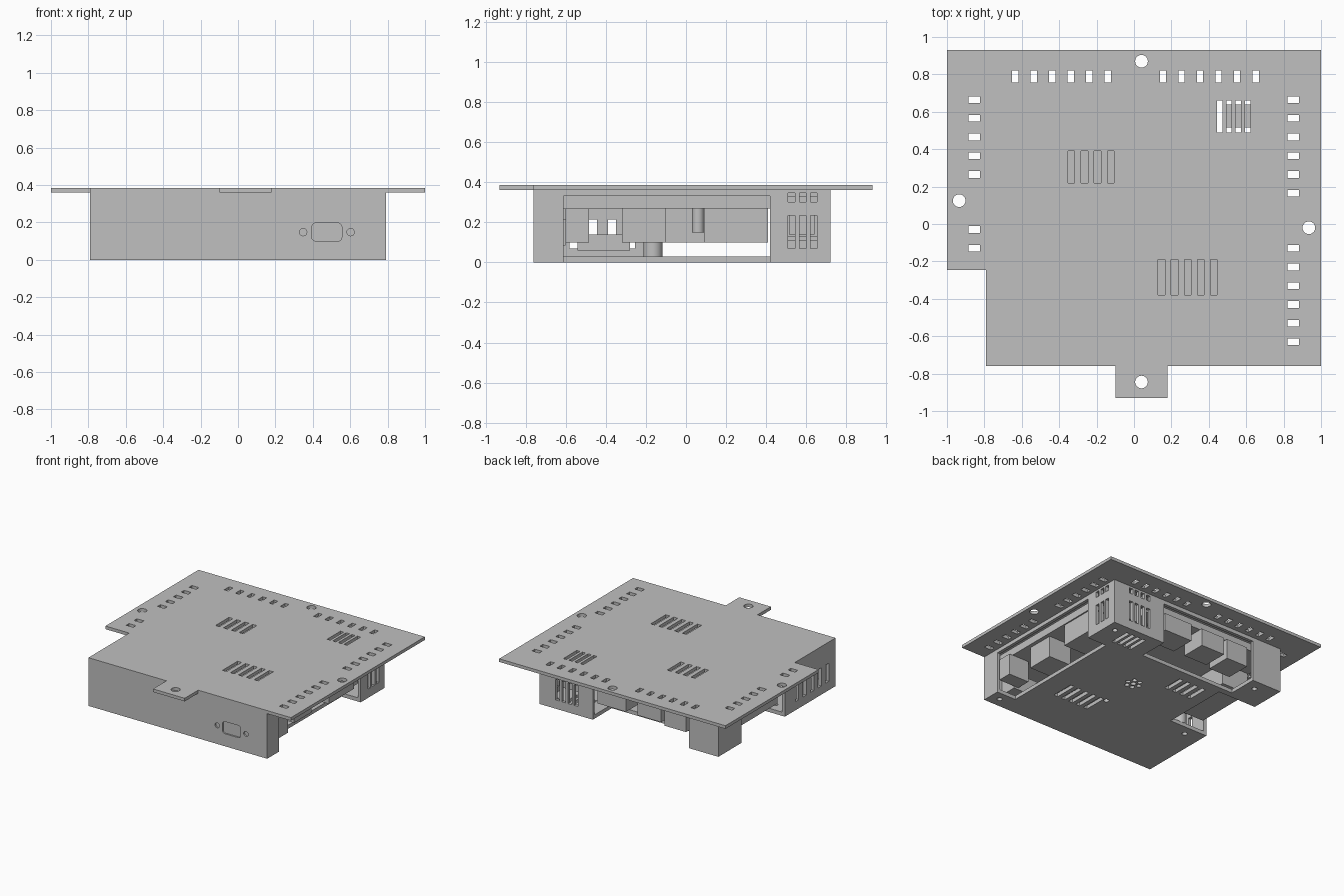
import bpy, bmesh, math
from mathutils import Matrix, Vector

if "Cube" in bpy.data.objects:
    bpy.data.objects.remove(bpy.data.objects["Cube"])

grey = bpy.data.materials.new("light grey")
grey.diffuse_color = (0.527, 0.527, 0.527, 1)
grey.use_nodes = True
grey.node_tree.nodes["Principled BSDF"].inputs["Base Color"].default_value = grey.diffuse_color


def finish(name, bm):
    bmesh.ops.recalc_face_normals(bm, faces=bm.faces)
    me = bpy.data.meshes.new(name)
    bm.to_mesh(me)
    bm.free()
    me.materials.append(grey)
    ob = bpy.data.objects.new(name, me)
    bpy.context.collection.objects.link(ob)
    return ob


def add_box(bm, x0, x1, y0, y1, z0, z1):
    m = Matrix.Translation(((x0 + x1) / 2, (y0 + y1) / 2, (z0 + z1) / 2))
    m = m @ Matrix.Diagonal((x1 - x0, y1 - y0, z1 - z0, 1))
    bmesh.ops.create_cube(bm, size=1, matrix=m)


def add_cyl(bm, x, y, z, r, h, axis="Z", n=24):
    m = Matrix.Translation((x, y, z))
    if axis == "Y":
        m = m @ Matrix.Rotation(math.pi / 2, 4, "X")
    bmesh.ops.create_cone(bm, cap_ends=True, segments=n, radius1=r, radius2=r,
                          depth=h, matrix=m)


def boxes(name, *dims):
    bm = bmesh.new()
    for d in dims:
        add_box(bm, *d)
    return finish(name, bm)


def prism(name, outline, z0, z1):
    bm = bmesh.new()
    f = bm.faces.new([bm.verts.new((x, y, z0)) for x, y in outline])
    new = bmesh.ops.extrude_face_region(bm, geom=[f])["geom"]
    bmesh.ops.translate(bm, vec=(0, 0, z1 - z0),
                        verts=[v for v in new if isinstance(v, bmesh.types.BMVert)])
    return finish(name, bm)


def cut(ob, bm):
    cutter = finish("cutter", bm)
    cutter.hide_render = True
    mod = ob.modifiers.new("cut", "BOOLEAN")
    mod.operation, mod.solver, mod.object = "DIFFERENCE", "EXACT", cutter
    bpy.context.view_layer.objects.active = ob
    bpy.ops.object.modifier_apply(modifier="cut")
    bpy.data.objects.remove(cutter)


def add_vents(bm, z0, z1):
    # three groups of long vent slots shared by lid and base
    for x, y0, y1, n, step in ((-0.335, 0.22, 0.39, 4, 0.07), (0.147, -0.38, -0.19, 5, 0.07),
                               (0.458, 0.49, 0.66, 4, 0.05)):
        for i in range(n):
            c, w = x + i * step, 0.018 if step > 0.06 else 0.014
            add_box(bm, c - w, c + w, y0, y1, z0, z1)


# lid plate with mounting flanges
lid = prism("top_plate", [(-1, 0.93), (-1, -0.245), (-0.79, -0.245), (-0.79, -0.76), (-0.1, -0.76),
                          (-0.1, -0.93), (0.18, -0.93), (0.18, -0.76), (1, -0.76), (1, 0.93)],
            0.36, 0.385)
bm = bmesh.new()
for x, y in ((0.04, 0.87), (-0.935, 0.125), (0.935, -0.02), (0.04, -0.845)):
    add_cyl(bm, x, y, 0.37, 0.034, 0.2)
for i in range(7):
    y = 0.665 - 0.1 * i
    if i < 5:
        add_box(bm, -0.885, -0.823, y - 0.018, y + 0.018, 0.3, 0.5)
    if i < 6:
        add_box(bm, 0.82, 0.883, y - 0.018, y + 0.018, 0.3, 0.5)
        add_box(bm, 0.82, 0.883, y - 0.813, y - 0.777, 0.3, 0.5)
        for x in (-0.635 + 0.099 * i, 0.155 + 0.099 * i):
            add_box(bm, x - 0.017, x + 0.017, 0.757, 0.82, 0.3, 0.5)
for y in (-0.03, -0.13):
    add_box(bm, -0.885, -0.823, y - 0.018, y + 0.018, 0.3, 0.5)
add_vents(bm, 0.3, 0.5)
cut(lid, bm)

# base plate, notched under the connector openings
base = prism("bottom_plate", [(-0.79, -0.76), (0.79, -0.76), (0.79, -0.61), (0.62, -0.61), (0.62, 0.42),
                              (0.79, 0.42), (0.79, 0.72), (0.32, 0.72), (0.32, 0.48), (-0.53, 0.48),
                              (-0.53, 0.43), (-0.45, 0.43), (-0.45, -0.12), (-0.79, -0.12)], 0, 0.03)
corner_base = boxes("bottom_corner", (-0.79, -0.53, 0.43, 0.72, 0, 0.03))
bm = bmesh.new()
add_vents(bm, -0.1, 0.1)
for x, y in ((0.71, 0.63), (-0.65, -0.2), (0.71, -0.68), (0.10, -0.195), (0.107, 0.12)):
    add_cyl(bm, x, y, 0, 0.02, 0.2, n=16)
for k in range(6):
    a = k * math.pi / 3
    add_cyl(bm, 0.107 + 0.05 * math.cos(a), 0.12 + 0.05 * math.sin(a), 0, 0.018, 0.2, n=16)
cut(base, bm)
bm = bmesh.new()
add_cyl(bm, -0.62, 0.63, 0, 0.02, 0.2, n=16)
cut(corner_base, bm)

# side walls: one hollow shell, then the openings and slots
walls = boxes("case_walls", (-0.79, 0.79, -0.76, 0.72, 0.03, 0.36))
bm = bmesh.new()
add_box(bm, -0.765, 0.765, -0.735, 0.695, -0.1, 0.5)
cut(walls, bm)
bm = bmesh.new()
add_box(bm, 0.7, 0.9, -0.61, 0.42, -0.1, 0.33)      # right opening
add_box(bm, -0.53, 0.32, 0.6, 0.9, -0.1, 0.33)      # back opening
add_box(bm, -0.9, -0.7, -0.12, 0.43, -0.1, 0.33)    # left opening
for z0, z1 in ((0.07, 0.235), (0.3, 0.345)):
    for i in range(3):
        y = 0.51 + 0.055 * i
        add_box(bm, 0.72, 0.9, y, y + 0.034, z0, z1)
    for i in range(4):
        x = 0.45 + 0.055 * i
        add_box(bm, x, x + 0.034, 0.65, 0.85, z0, z1)
for i in range(5):
    y = -0.275 - 0.095 * i
    add_box(bm, -0.9, -0.7, y - 0.02, y + 0.02, 0.07, 0.215)
cut(walls, bm)

# front socket cut-out with two screw holes
bm = bmesh.new()
add_box(bm, 0.395, 0.555, -0.85, -0.7, 0.1, 0.197)
bmesh.ops.bevel(bm, geom=[e for e in bm.edges if abs((e.verts[0].co - e.verts[1].co).y) > 0.1],
                offset=0.02, segments=3, affect="EDGES", profile=0.5)
for x in (0.348, 0.602):
    add_cyl(bm, x, -0.75, 0.148, 0.02, 0.2, "Y", 16)
cut(walls, bm)
boxes("front_socket", (0.31, 0.64, -0.748, -0.6, 0.085, 0.215))

# circuit board and the parts hanging from it
prism("circuit_board", [(-0.75, -0.72), (0.75, -0.72), (0.75, 0.42), (0.4, 0.42),
                        (0.4, 0.68), (-0.75, 0.68)], 0.27, 0.33)
boxes("right_connectors", (0.6, 0.78, -0.6, -0.485, 0.1, 0.27), (0.52, 0.72, -0.32, -0.1, 0.1, 0.27),
      (0.5, 0.74, 0.09, 0.41, 0.1, 0.27))
boxes("back_connectors", (0.04, 0.29, 0.5, 0.7, 0.13, 0.27), (-0.27, -0.06, 0.5, 0.7, 0.13, 0.27),
      (-0.49, -0.3, 0.5, 0.7, 0.11, 0.27))
boxes("left_connectors", (-0.74, -0.5, -0.1, 0.41, 0.1, 0.27))
boxes("low_component", (0.1, 0.5, -0.54, -0.28, 0.06, 0.14))
boxes("corner_component", (0.475, 0.64, 0.515, 0.64, 0.14, 0.3))
bm = bmesh.new()
add_cyl(bm, -0.575, -0.165, 0.15, 0.048, 0.24)
add_cyl(bm, 0.45, 0.06, 0.21, 0.03, 0.12)
standoffs = finish("standoffs", bm)
bpy.ops.object.select_all(action="DESELECT")
standoffs.select_set(True)
bpy.context.view_layer.objects.active = standoffs
bpy.ops.object.shade_smooth_by_angle()
